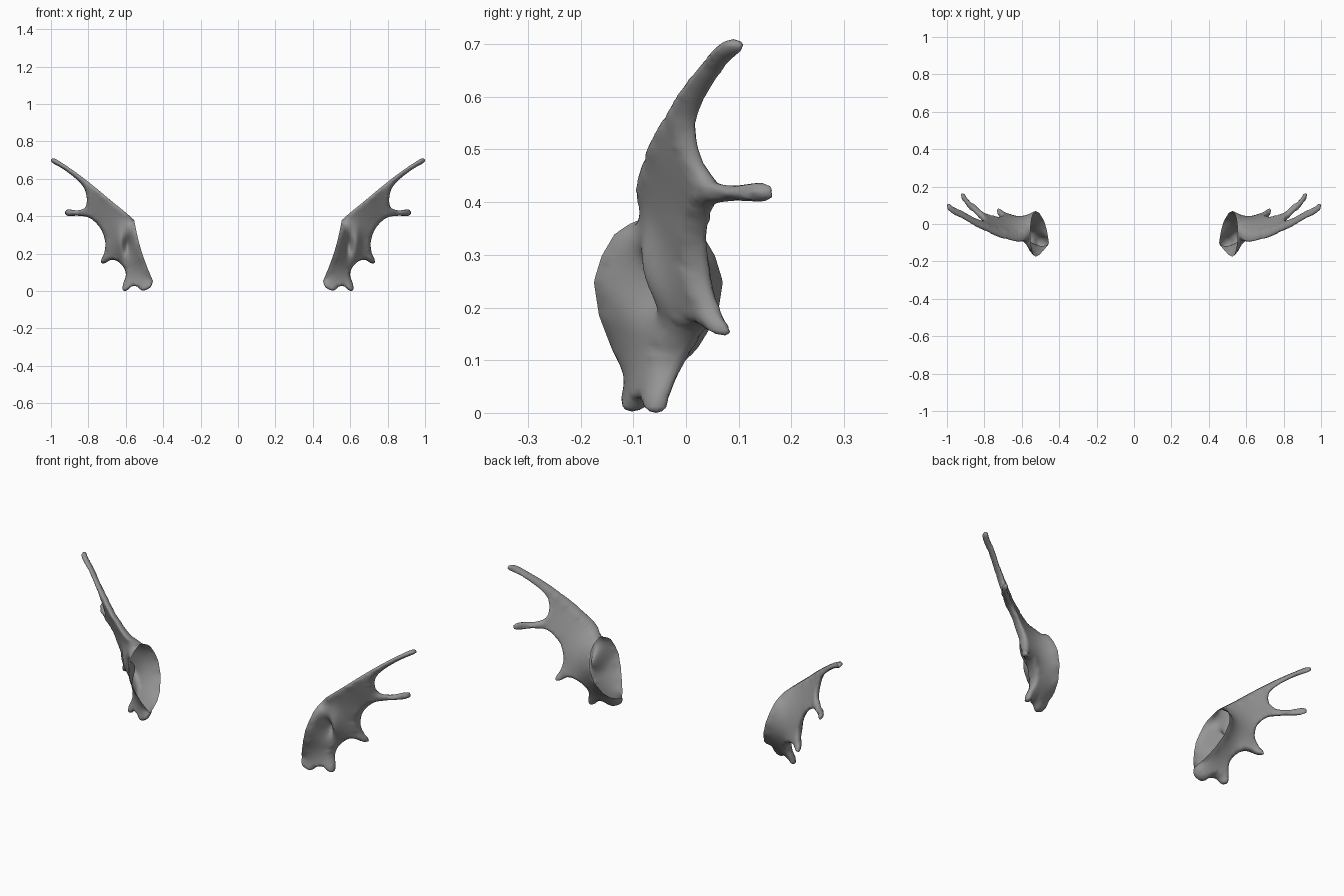
import bpy, math
from mathutils import Vector
from mathutils.geometry import delaunay_2d_cdt, intersect_point_line

if "Cube" in bpy.data.objects:
    bpy.data.objects.remove(bpy.data.objects["Cube"])

# Outline of the fin ear from the top of the base round to its bottom: x, z, depth y
OUTLINE = [Vector(p) for p in (
    (.555, .385, -.05), (.60, .425, -.085), (.68, .49, -.075), (.77, .565, -.035),
    (.86, .635, .01), (.94, .69, .055), (.985, .715, .09), (1.0, .705, .1),
    (.99, .69, .097), (.93, .655, .06), (.86, .60, .03), (.82, .55, .012),
    (.808, .49, .015), (.82, .45, .04), (.86, .437, .085), (.91, .442, .145),
    (.925, .425, .16), (.91, .408, .15), (.85, .408, .085), (.79, .395, .045),
    (.735, .34, .03), (.71, .27, .03), (.715, .21, .045), (.73, .175, .068),
    (.73, .155, .075), (.71, .155, .07), (.68, .172, .045), (.645, .165, .025),
    (.61, .13, -.005), (.60, .09, -.03), (.615, .04, -.05), (.615, .01, -.055),
    (.595, .008, -.06), (.57, .03, -.075), (.54, .03, -.09), (.515, .01, -.1),
    (.49, .012, -.108), (.465, .03, -.11), (.455, .06, -.1))]

# Open base rim: fraction down, front depth, back depth
RIM = [(0, -.05, -.05), (.05, -.10, 0), (.12, -.135, .03), (.25, -.16, .055),
       (.4, -.175, .07), (.6, -.165, .06), (.8, -.14, .02), (.92, -.12, -.03), (1, -.1, -.1)]
RADIUS, THICK, STEP = .018, .021, .009


def smooth_path(pts, step):
    """Catmull-Rom curve through the points, sampled at about one step."""
    out = []
    for i in range(len(pts) - 1):
        a, b, c, d = pts[max(i - 1, 0)], pts[i], pts[i + 1], pts[min(i + 2, len(pts) - 1)]
        n = max(2, round((c.xy - b.xy).length / step))
        for k in range(n):
            t = k / n
            out.append(.5 * (2 * b + (c - a) * t + (2 * a - 5 * b + 4 * c - d) * t * t
                             + (3 * b - a - 3 * c + d) * t ** 3))
    return out + [pts[-1]]


def rim_depth(t, side):
    for p, q in zip(RIM, RIM[1:]):
        if t <= q[0]:
            return p[side] + (q[side] - p[side]) * (t - p[0]) / (q[0] - p[0])
    return RIM[-1][side]


edge = smooth_path(OUTLINE, STEP)
edge2 = [p.xy for p in edge]
top, bottom = edge2[0], edge2[-1]
n_rim = 32
rim = []
for k in range(1, n_rim):
    t = k / n_rim
    rim.append(top.lerp(bottom, t) + Vector((.012 * math.sin(math.pi * t), 0)))
# The rim runs from bottom to top so that the loop closes
loop = edge2 + rim[::-1]
n_edge, n_loop = len(edge2), len(loop)


def seg_dist(p, a, b):
    q, t = intersect_point_line(p, a, b)
    return (p - (a if t < 0 else b if t > 1 else q.xy)).length


def dist(p, poly):
    return min(seg_dist(p, a, b) for a, b in zip(poly, poly[1:]))


def inside(p):
    hit = False
    for a, b in zip(loop, loop[1:] + loop[:1]):
        if (a.y > p.y) != (b.y > p.y) and p.x < a.x + (p.y - a.y) * (b.x - a.x) / (b.y - a.y):
            hit = not hit
    return hit


# Interior points: two rings hugging the rounded edge, then an even grid
closed = loop + loop[:1]
points = list(loop)
for off in (.003, .009):
    for i in range(1, n_edge - 1):
        d = (edge2[i + 1] - edge2[i - 1]).normalized()
        for p in (edge2[i] + off * Vector((d.y, -d.x)),):
            if inside(p) and dist(p, closed) > off * .85:
                points.append(p)
for i in range(64):
    for j in range(83):
        p = Vector((.45 + (i + .5 * (j % 2)) * STEP, j * STEP))
        if inside(p) and dist(p, closed) > .0125:
            points.append(p)

res = delaunay_2d_cdt(points, [(i, (i + 1) % n_loop) for i in range(n_loop)], [], 1, 1e-6)
verts, tris, origin = res[0], res[2], res[3]
ids = [min(o) if o else n_loop for o in origin]
link = [set() for _ in verts]
for f in tris:
    for a in f:
        link[a].update(b for b in f if b != a)


def puff(p):
    d = min(dist(p, edge2) / RADIUS, 1)
    return THICK * math.sqrt(max(0, 1 - (1 - d) ** 2))


inflate = [0 if i < n_edge else puff(v) for i, v in zip(ids, verts)]


def sheet(side):
    """Stretch a taut skin between outline and rim, then round its edges."""
    sign = -1 if side == 1 else 1
    y, free = [0.0] * len(verts), []
    for k, i in enumerate(ids):
        if i < n_edge:
            y[k] = edge[i].z
        elif i < n_loop:
            y[k] = rim_depth(1 - (i - n_edge + 1) / n_rim, side) - sign * inflate[k]
        elif link[k]:
            free.append(k)
    for _ in range(220):
        for k in free:
            y[k] += 1.8 * (sum(y[m] for m in link[k]) / len(link[k]) - y[k])
    for k, v in enumerate(verts):
        y[k] += sign * inflate[k]
        # Ear pit pressed into the front skin, with a soft fold beside it
        if side == 1 and ids[k] >= n_loop:
            y[k] += .06 * math.exp(-((v.x - .588) / .022) ** 2 - ((v.y - .25) / .055) ** 2)
            y[k] -= .018 * math.exp(-((v.x - .635) / .022) ** 2 - ((v.y - .27) / .07) ** 2)
    return y


front, back = sheet(1), sheet(2)
low = min(v.y for v in verts)
coords = [(v.x, y, v.y - low) for v, y in zip(verts, front)]
twin = []
for k, v in enumerate(verts):
    if ids[k] < n_edge:
        twin.append(k)                      # skins meet along the outline
    else:
        twin.append(len(coords))
        coords.append((v.x, back[k], v.y - low))
faces = [tuple(f) for f in tris] + [tuple(twin[i] for i in reversed(f)) for f in tris]

mesh = bpy.data.meshes.new("fin_ears")
mesh.from_pydata(coords, [], faces)
mesh.validate()
ears = bpy.data.objects.new("fin_ears", mesh)
bpy.context.collection.objects.link(ears)
mesh.polygons.foreach_set("use_smooth", [True] * len(mesh.polygons))

grey = bpy.data.materials.new("plain_grey")
grey.diffuse_color = (.3, .3, .3, 1)
grey.use_nodes = True
grey.node_tree.nodes["Principled BSDF"].inputs["Base Color"].default_value = grey.diffuse_color
mesh.materials.append(grey)

# Second ear on the other side
mirror = ears.modifiers.new("other_ear", 'MIRROR')
mirror.use_axis = (True, False, False)
mirror.use_mirror_merge = False
